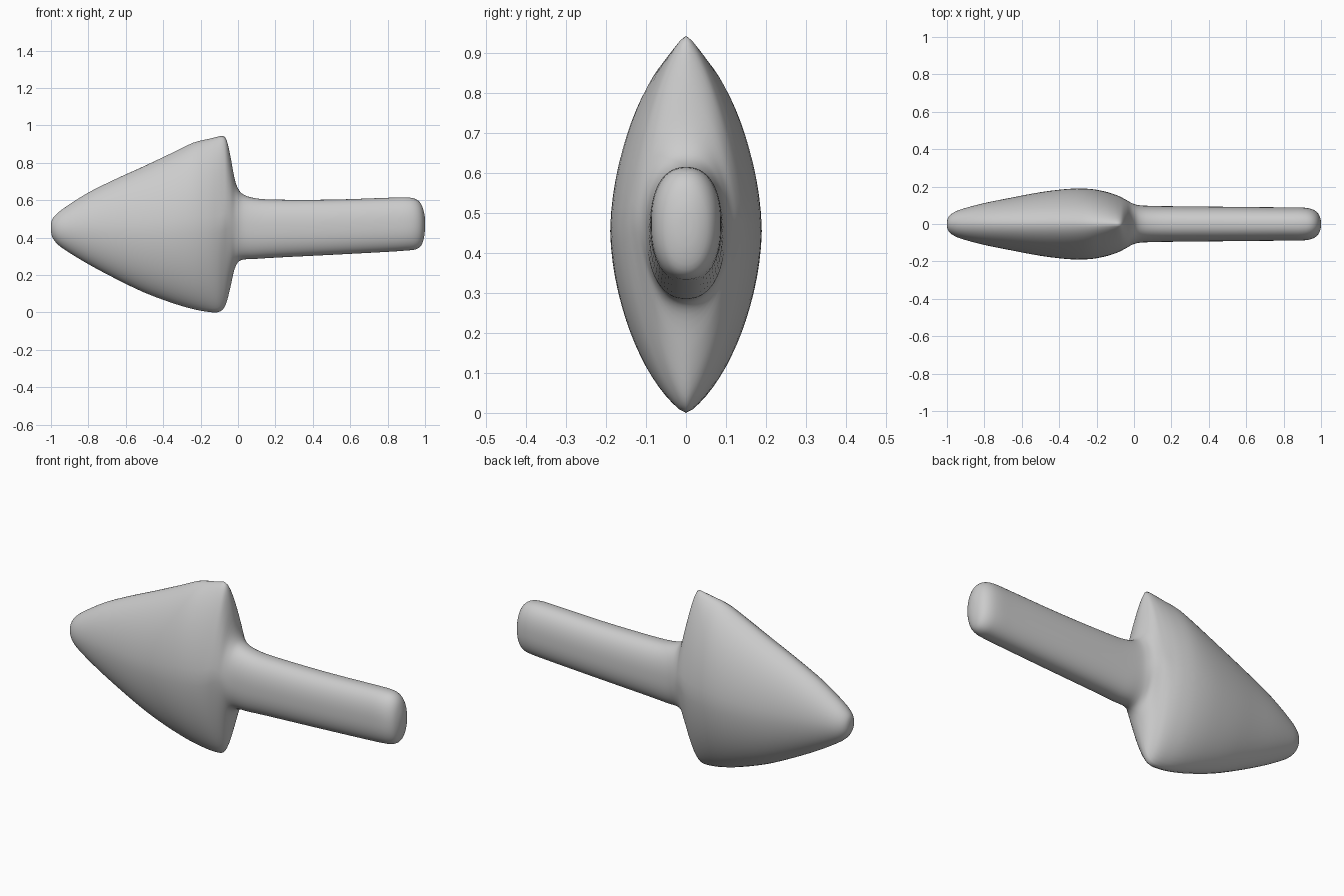
import bpy, bmesh, math
from mathutils import Vector

# stations along the arrow: x, z low, z high, half width y, section exponent
STATIONS = [
    (-1.000, 0.435, 0.475, 0.015, 2.0),
    (-0.993, 0.405, 0.500, 0.036, 2.0),
    (-0.970, 0.372, 0.528, 0.058, 2.0),
    (-0.920, 0.333, 0.567, 0.080, 1.95),
    (-0.800, 0.260, 0.643, 0.112, 1.9),
    (-0.650, 0.180, 0.717, 0.142, 1.85),
    (-0.500, 0.108, 0.785, 0.170, 1.8),
    (-0.350, 0.052, 0.856, 0.188, 1.75),
    (-0.240, 0.020, 0.909, 0.188, 1.7),
    (-0.160, 0.005, 0.929, 0.175, 1.6),
    (-0.110, 0.003, 0.941, 0.160, 1.5),
    (-0.080, 0.020, 0.945, 0.149, 1.4),
    (-0.060, 0.060, 0.920, 0.139, 1.4),
    (-0.040, 0.140, 0.835, 0.128, 1.5),
    (-0.020, 0.228, 0.725, 0.116, 1.7),
    (0.000, 0.270, 0.665, 0.107, 2.0),
    (0.030, 0.285, 0.632, 0.100, 2.2),
    (0.090, 0.288, 0.613, 0.097, 2.3),
    (0.200, 0.295, 0.605, 0.095, 2.3),
    (0.500, 0.310, 0.605, 0.092, 2.3),
    (0.800, 0.326, 0.615, 0.089, 2.3),
    (0.900, 0.333, 0.617, 0.088, 2.3),
    (0.950, 0.339, 0.608, 0.080, 2.2),
    (0.980, 0.360, 0.580, 0.062, 2.1),
    (0.995, 0.405, 0.535, 0.036, 2.0),
    (1.000, 0.450, 0.500, 0.013, 2.0),
]
SIDES, STEPS = 64, 3


def spline(a, b, c, d, t):
    return 0.5 * (2 * b + (c - a) * t + (2 * a - 5 * b + 4 * c - d) * t * t
                  + (3 * b - a - 3 * c + d) * t ** 3)


def section(s):
    """Superellipse ring in the yz plane."""
    x, lo, hi, w, p = s
    mid, h = (lo + hi) / 2, (hi - lo) / 2
    pts = []
    for k in range(SIDES):
        a = 2 * math.pi * k / SIDES
        c, n = math.cos(a), math.sin(a)
        r = (abs(c) ** p + abs(n) ** p) ** (-1 / p)
        pts.append(Vector((x, w * r * c, mid + h * r * n)))
    return pts


# smooth list of sections (x stays linear so the rings never cross)
sections = []
last = len(STATIONS) - 1
for i in range(last):
    ids = [max(i - 1, 0), i, i + 1, min(i + 2, last)]
    for j in range(STEPS):
        t = j / STEPS
        q = [spline(*(STATIONS[m][k] for m in ids), t) for k in range(5)]
        q[0] = min(max(q[0], STATIONS[i][0]), STATIONS[i + 1][0])
        sections.append(q)
sections.append(STATIONS[-1])

# arrow skin: head, neck and shaft in one loft
bm = bmesh.new()
rings = [[bm.verts.new(p) for p in section(s)] for s in sections]
for a, b in zip(rings, rings[1:]):
    for k in range(SIDES):
        n = (k + 1) % SIDES
        bm.faces.new((a[k], a[n], b[n], b[k]))
bm.faces.new(rings[0])
bm.faces.new(rings[-1])
bmesh.ops.recalc_face_normals(bm, faces=bm.faces)
for f in bm.faces:
    f.smooth = True
low = min(v.co.z for v in bm.verts)
for v in bm.verts:
    v.co.z -= low

mesh = bpy.data.meshes.new("arrow")
bm.to_mesh(mesh)
bm.free()
arrow = bpy.data.objects.new("arrow", mesh)
bpy.context.collection.objects.link(arrow)

# plain light grey
grey = bpy.data.materials.new("light grey")
grey.diffuse_color = (0.6, 0.6, 0.6, 1)
mesh.materials.append(grey)
